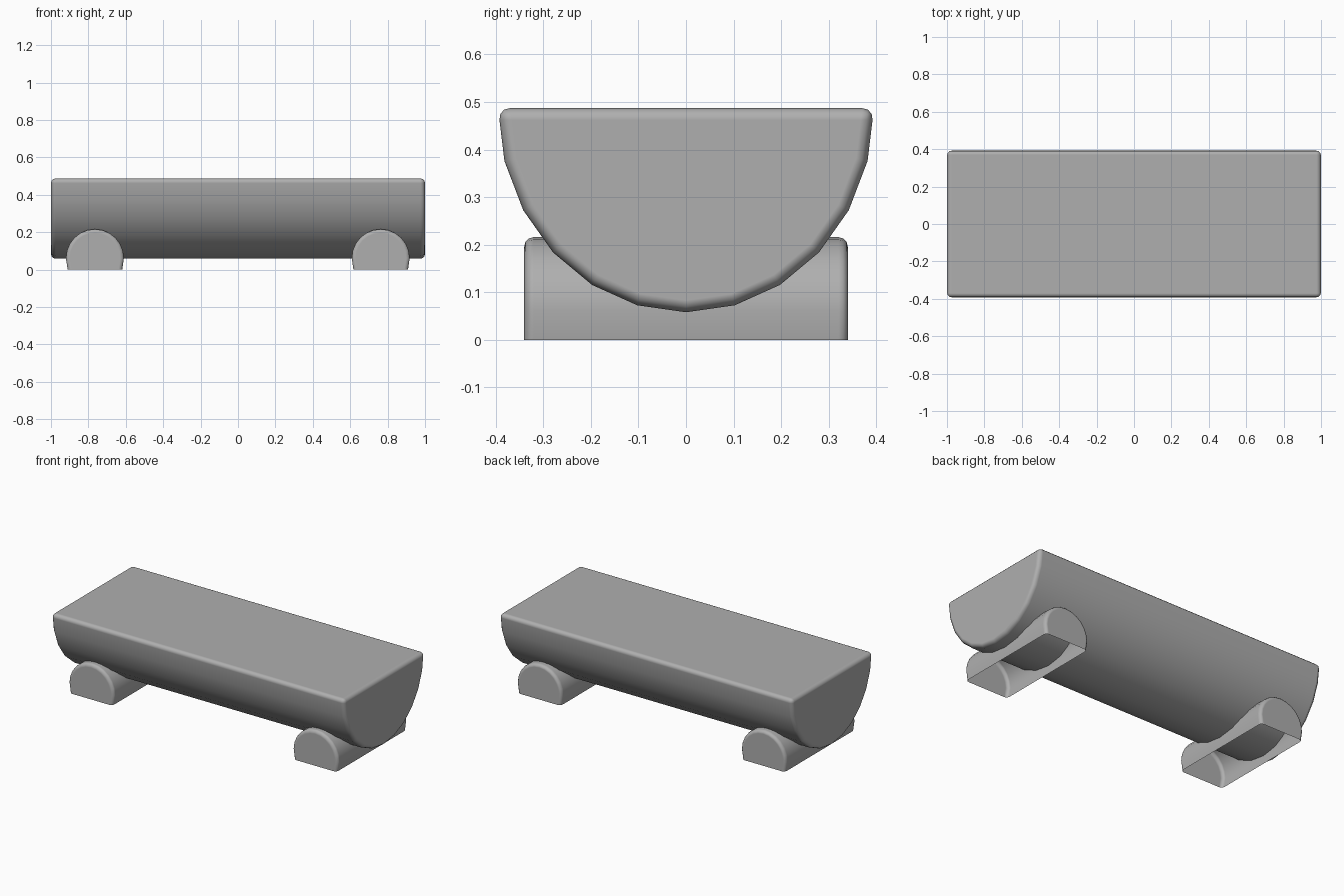
import bpy
import bmesh
from math import sin, cos, radians

cube = bpy.data.objects.get("Cube")
if cube:
    bpy.data.objects.remove(cube, do_unlink=True)

grey = bpy.data.materials.new("mid grey")
grey.use_nodes = True
grey.diffuse_color = (0.43, 0.43, 0.43, 1)
grey.node_tree.nodes["Principled BSDF"].inputs["Base Color"].default_value = (0.43, 0.43, 0.43, 1)


def half_log(name, profile, half_length, place, flat_side, rounding):
    """Extrude an open arc, cap both ends, optionally close the flat side, and round the edges."""
    bm = bmesh.new()
    ends = [[bm.verts.new(place(a, b, t)) for a, b in profile]
            for t in (-half_length, half_length)]
    near, far = ends
    for i in range(len(profile) - 1):
        bm.faces.new((near[i], near[i + 1], far[i + 1], far[i]))
    if flat_side:
        bm.faces.new((near[-1], near[0], far[0], far[-1]))
    for end in ends:
        bm.faces.new(end)
    bmesh.ops.recalc_face_normals(bm, faces=bm.faces)
    for face in bm.faces:
        face.smooth = True
    mesh = bpy.data.meshes.new(name)
    bm.to_mesh(mesh)
    bm.free()
    mesh.materials.append(grey)
    obj = bpy.data.objects.new(name, mesh)
    bpy.context.collection.objects.link(obj)
    bevel = obj.modifiers.new("rounded edges", 'BEVEL')
    bevel.width = rounding
    bevel.segments = 3
    bevel.limit_method = 'ANGLE'
    bevel.angle_limit = radians(60)
    bevel.harden_normals = True


# Seat: half log with its flat side up
seat_arc = [(0.395 * sin(radians(a)), 0.487 - 0.429 * cos(radians(a)))
            for a in range(-90, 91, 15)]
half_log("seat", seat_arc, 1.0, lambda a, b, t: (t, a, b), True, 0.025)

# Supports: smaller half logs lying across, open underneath
radius, centre_z = 0.155, 0.061
arc = [(radius * sin(radians(a)), centre_z + radius * cos(radians(a)))
       for a in range(-90, 91, 15)]
support_arc = [(-0.146, 0)] + arc + [(0.146, 0)]
for side, x in (("left", 0.763), ("right", -0.765)):
    half_log(side + "_support", support_arc, 0.34,
             lambda a, b, t: (x + a, t, b), False, 0.02)
